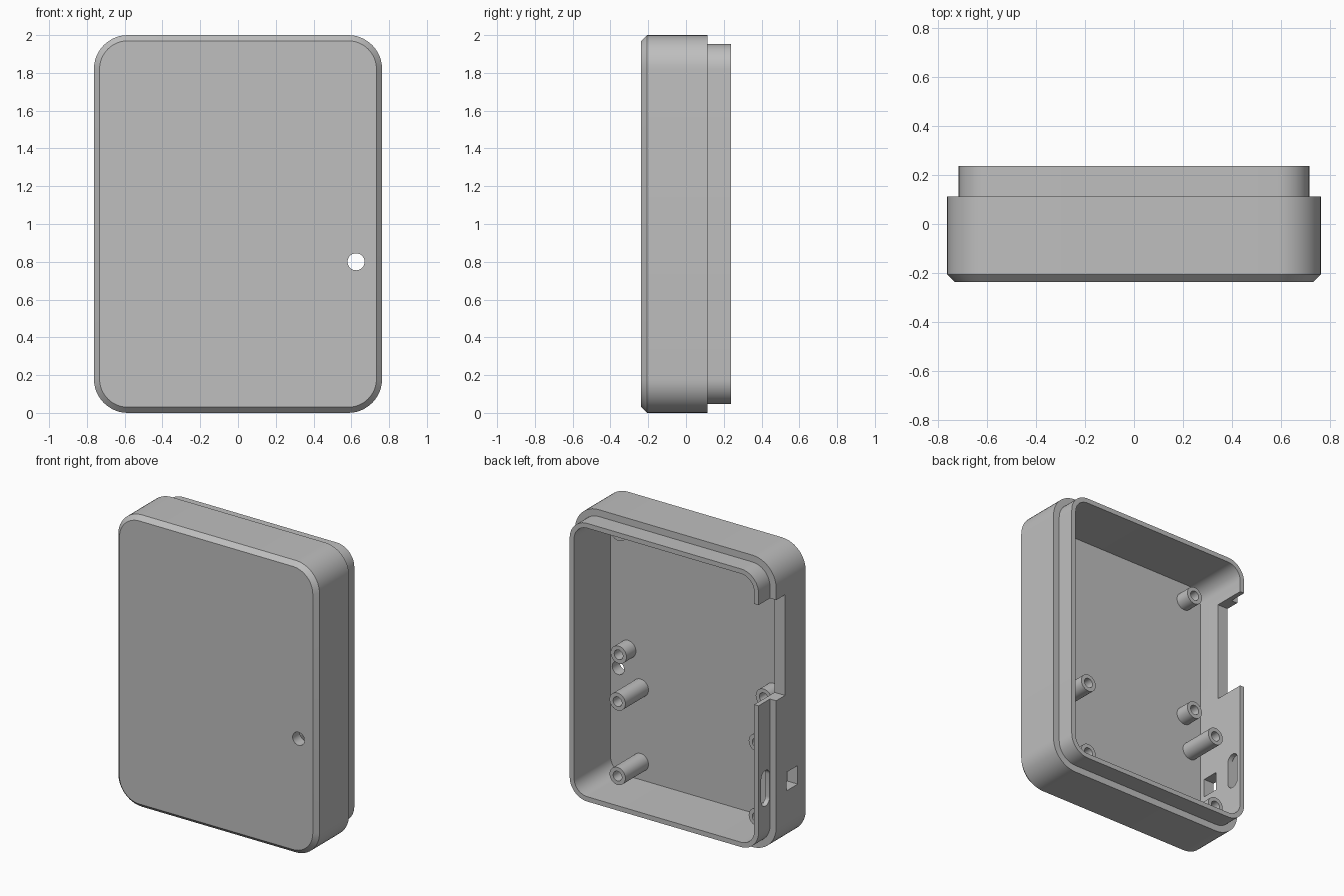
import bpy, bmesh
from math import sin, cos, pi, radians

if "Cube" in bpy.data.objects:
    bpy.data.objects.remove(bpy.data.objects["Cube"], do_unlink=True)

grey = bpy.data.materials.new("plain grey")
grey.use_nodes = True
colour = (0.52, 0.52, 0.52, 1)
grey.diffuse_color = colour
grey.node_tree.nodes["Principled BSDF"].inputs["Base Color"].default_value = colour

HALF_W, HALF_H, RADIUS = 0.763, 1.0, 0.18
FRONT, RIM, BACK, FLOOR = -0.237, 0.113, 0.237, -0.158
LIP, WALL, CHAMFER = 0.047, 0.08, 0.03


def arc_rect(cu, cv, hu, hv, r, steps=12):
    """Closed outline of a rounded rectangle in two dimensions."""
    pts = []
    for k, (su, sv) in enumerate([(1, 1), (-1, 1), (-1, -1), (1, -1)]):
        for i in range(steps + 1):
            a = (k + i / steps) * pi / 2
            pts.append((cu + su * (hu - r) + r * cos(a), cv + sv * (hv - r) + r * sin(a)))
    return pts


def circle(cu, cv, r, n=32):
    return [(cu + r * cos(2 * pi * i / n), cv + r * sin(2 * pi * i / n)) for i in range(n)]


def rect(u0, u1, v0, v1):
    return [(u0, v0), (u1, v0), (u1, v1), (u0, v1)]


def loft(bm, rings, closed=False):
    """Join matching rings of points; cap both ends or close into a tube."""
    loops = [[bm.verts.new(p) for p in ring] for ring in rings]
    pairs = list(zip(loops, loops[1:]))
    if closed:
        pairs.append((loops[-1], loops[0]))
    for a, b in pairs:
        for i in range(len(a)):
            j = (i + 1) % len(a)
            bm.faces.new((a[i], a[j], b[j], b[i]))
    if not closed:
        bm.faces.new(loops[0])
        bm.faces.new(loops[-1])


def along_x(pts, x):
    return [(x, u, v) for u, v in pts]


def along_y(pts, y):
    return [(u, y, v) for u, v in pts]


def finish(bm, name):
    bmesh.ops.recalc_face_normals(bm, faces=bm.faces)
    mesh = bpy.data.meshes.new(name)
    bm.to_mesh(mesh)
    bm.free()
    obj = bpy.data.objects.new(name, mesh)
    obj.data.materials.append(grey)
    bpy.context.collection.objects.link(obj)
    return obj


def activate(obj):
    bpy.ops.object.select_all(action='DESELECT')
    obj.select_set(True)
    bpy.context.view_layer.objects.active = obj


# Case shell: chamfered front, stepped lip, hollow inside
bm = bmesh.new()
sections = [(FRONT, CHAMFER), (FRONT + CHAMFER, 0), (RIM, 0), (RIM, LIP),
            (BACK, LIP), (BACK, WALL), (FLOOR, WALL)]
loft(bm, [along_y(arc_rect(0, HALF_H, HALF_W - d, HALF_H - d, RADIUS - d), y)
          for y, d in sections])
shell = finish(bm, "case_shell")

# Openings: front hole, large side notch, rounded slot, square port
bm = bmesh.new()
hole = circle(0.625, 0.8, 0.045)
loft(bm, [along_y(hole, -0.4), along_y(hole, 0)])
for outline in (rect(0.017, 0.4, 1.05, 1.74),
                arc_rect(0.162, 0.457, 0.046, 0.122, 0.045, 8),
                rect(-0.12, 0, 0.39, 0.517)):
    loft(bm, [along_x(outline, -0.9), along_x(outline, -0.6)])
cutter = finish(bm, "opening_cutter")
cutter.hide_render = True

activate(shell)
cut = shell.modifiers.new("openings", 'BOOLEAN')
cut.operation = 'DIFFERENCE'
cut.solver = 'EXACT'
cut.object = cutter
bpy.ops.object.modifier_apply(modifier=cut.name)
bpy.data.objects.remove(cutter, do_unlink=True)
bpy.ops.object.shade_smooth_by_angle(angle=radians(30))


# Hollow screw posts standing on the inner floor
def post(name, x, z, tip):
    bm = bmesh.new()
    base = FLOOR - 0.005
    outer, inner = circle(x, z, 0.06), circle(x, z, 0.033)
    loft(bm, [along_y(outer, base), along_y(outer, tip),
              along_y(inner, tip), along_y(inner, base)], closed=True)
    activate(finish(bm, name))
    bpy.ops.object.shade_smooth_by_angle(angle=radians(30))


for level, z in (("lower", 0.95), ("upper", 1.79)):
    for side, x in (("left", 0.55), ("right", -0.55)):
        post(f"short_post_{level}_{side}", x, z, -0.055)
for level, z in (("lower", 0.2), ("upper", 0.71)):
    for side, x in (("left", 0.455), ("right", -0.6)):
        post(f"long_post_{level}_{side}", x, z, 0.092)
